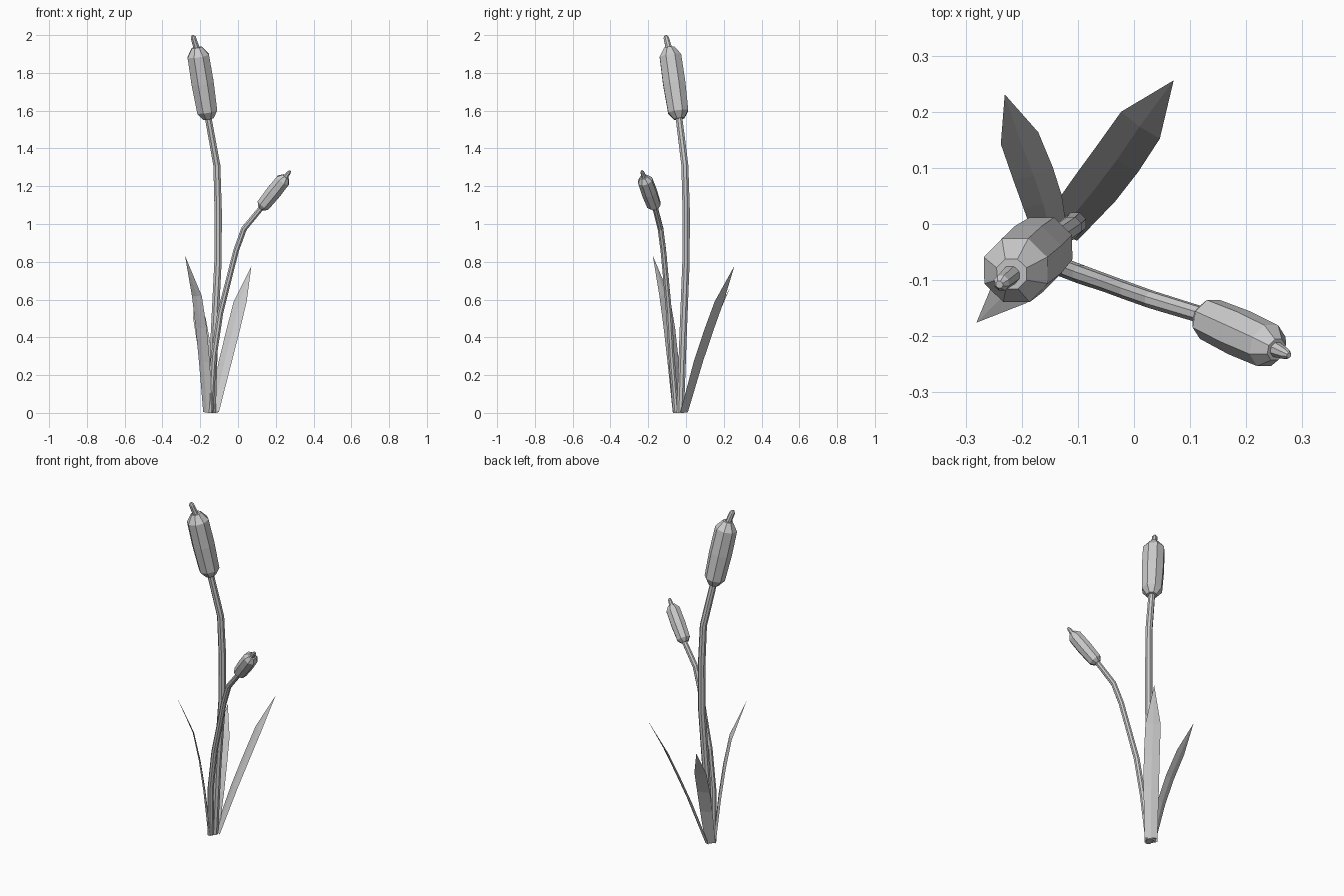
import bpy, bmesh, math
from mathutils import Vector


def make_object(name, rings):
    # Skin a list of equal-length point rings into a closed flat-shaded mesh
    bm = bmesh.new()
    vs = [[bm.verts.new(p) for p in r] for r in rings]
    n = len(rings[0])
    for a, b in zip(vs, vs[1:]):
        for i in range(n):
            j = (i + 1) % n
            bm.faces.new((a[i], a[j], b[j], b[i]))
    bm.faces.new(vs[0][::-1])
    bm.faces.new(vs[-1])
    bmesh.ops.remove_doubles(bm, verts=bm.verts, dist=0.0002)
    bmesh.ops.recalc_face_normals(bm, faces=bm.faces)
    me = bpy.data.meshes.new(name)
    bm.to_mesh(me)
    bm.free()
    ob = bpy.data.objects.new(name, me)
    bpy.context.collection.objects.link(ob)
    return ob


def tube(name, path, radii, sides=8, grounded=False):
    pts = [Vector(p) for p in path]
    rings = []
    for k, p in enumerate(pts):
        t = (pts[min(k + 1, len(pts) - 1)] - pts[max(k - 1, 0)]).normalized()
        if grounded and k == 0:
            t = Vector((0, 0, 1))
        u = Vector((0, 1, 0)).cross(t).normalized()
        v = t.cross(u)
        rings.append([p + radii[k] * (u * math.cos(a) + v * math.sin(a))
                      for a in [math.tau * (i + 0.5) / sides for i in range(sides)]])
    return make_object(name, rings)


def along(a, b, profile):
    # Profile of (fraction, radius) placed on the axis a-b
    a, b = Vector(a), Vector(b)
    return [a.lerp(b, f) for f, r in profile], [r for f, r in profile]


def leaf(name, path, widths, side, thick=0.007):
    # Blade with a shallow diamond section, tapering to a point
    side = Vector((side[0], side[1], 0)).normalized()
    rings = []
    for k, (p, w) in enumerate(zip(path, widths)):
        p = Vector(p)
        n = side.cross(Vector(path[-1]) - Vector(path[0])).normalized()
        t = thick * (1 - 0.7 * k / (len(path) - 1)) if w > 0.01 else 0.0005
        rings.append([p - side * w / 2, p - n * t, p + side * w / 2, p + n * t])
    return make_object(name, rings)


# Tall stem, seed head and spike
tube("tall_stem",
     [(-0.137, -0.03, 0), (-0.125, -0.015, 0.42), (-0.106, 0, 0.8), (-0.105, 0.001, 1.07),
      (-0.112, -0.006, 1.31), (-0.162, -0.04, 1.585)],
     [0.021, 0.021, 0.021, 0.021, 0.020, 0.019], grounded=True)
tube("tall_seed_head", *along((-0.157, -0.036, 1.557), (-0.218, -0.089, 1.935),
     [(0, 0.030), (0.10, 0.058), (0.5, 0.064), (0.88, 0.062), (1, 0.029)]))
tube("tall_spike", *along((-0.216, -0.088, 1.92), (-0.240, -0.108, 1.998),
     [(0, 0.018), (0.85, 0.015), (1, 0.007)]))

# Short bent stem, seed head and spike
tube("short_stem",
     [(-0.147, -0.052, 0), (-0.128, -0.077, 0.30), (-0.094, -0.09, 0.53), (-0.048, -0.106, 0.71),
      (-0.01, -0.12, 0.86), (0.032, -0.135, 0.975), (0.14, -0.168, 1.105)],
     [0.017, 0.017, 0.017, 0.016, 0.016, 0.016, 0.015], grounded=True)
tube("short_seed_head", *along((0.122, -0.164, 1.085), (0.254, -0.224, 1.25),
     [(0, 0.022), (0.10, 0.039), (0.5, 0.043), (0.88, 0.041), (1, 0.021)]))
tube("short_spike", *along((0.25, -0.222, 1.245), (0.276, -0.234, 1.282),
     [(0, 0.015), (0.8, 0.010), (1, 0.005)]))

# Three blade leaves
leaf("leaf_back_right",
     [(-0.13, -0.01, 0.004), (-0.068, 0.065, 0.27), (-0.028, 0.118, 0.43),
      (0.0115, 0.176, 0.59), (0.07, 0.255, 0.775)],
     [0.07, 0.085, 0.087, 0.084, 0.001], (-0.82, 0.57))
leaf("leaf_back_left",
     [(-0.148, -0.02, 0.004), (-0.163, 0.04, 0.22), (-0.18, 0.09, 0.36),
      (-0.204, 0.153, 0.50), (-0.23, 0.23, 0.655)],
     [0.06, 0.072, 0.074, 0.070, 0.001], (0.95, 0.3))
leaf("leaf_front_left",
     [(-0.16, -0.045, 0.004), (-0.178, -0.068, 0.27), (-0.195, -0.088, 0.45),
      (-0.218, -0.114, 0.62), (-0.28, -0.175, 0.83)],
     [0.07, 0.083, 0.084, 0.075, 0.001], (0.69, -0.72))
